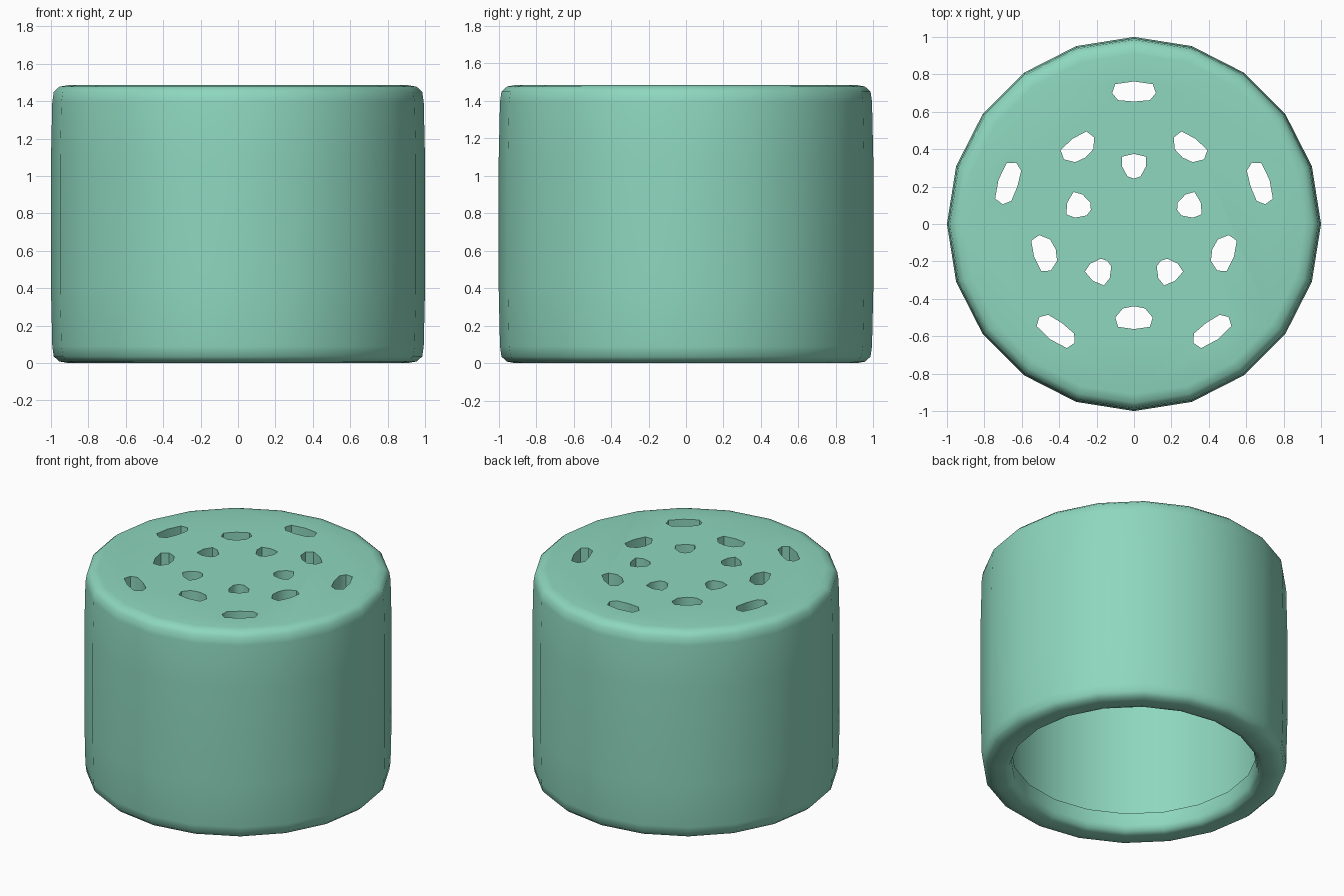
import bpy, bmesh, math

if "Cube" in bpy.data.objects:
    bpy.data.objects.remove(bpy.data.objects["Cube"])

SIDES = 20
H = 1.485

# Closed wall section (radius, z): outer wall, bottom lip, inner cavity
profile = [
    (0.91, H), (0.955, H - 0.008), (0.985, H - 0.035),
    (0.993, H - 0.09), (1.0, H - 0.4), (1.0, 0.4), (0.993, 0.09),
    (0.985, 0.035), (0.955, 0.008), (0.91, 0.0),
    (0.85, 0.0), (0.815, 0.012), (0.80, 0.05), (0.80, 0.14),
    (0.865, 0.14), (0.865, H - 0.14),
]


def new_object(name, bm):
    bmesh.ops.recalc_face_normals(bm, faces=bm.faces)
    mesh = bpy.data.meshes.new(name)
    bm.to_mesh(mesh)
    bm.free()
    obj = bpy.data.objects.new(name, mesh)
    bpy.context.collection.objects.link(obj)
    return obj


# Cap shell, open at the bottom
bm = bmesh.new()
rings = []
for r, z in profile:
    rings.append([bm.verts.new((r * math.cos(math.tau * i / SIDES),
                                r * math.sin(math.tau * i / SIDES), z))
                  for i in range(SIDES)])
for a, b in zip(rings, rings[1:]):
    for i in range(SIDES):
        j = (i + 1) % SIDES
        bm.faces.new((a[i], a[j], b[j], b[i]))
bm.faces.new(rings[0])
bm.faces.new(rings[-1])
cap = new_object("shaker_cap", bm)

# Hole outlines, right half only: (sideways, distance from centre), start angle
hole_rings = [
    (90, [(0, 0.243), (0.035, 0.255), (0.065, 0.31), (0.063, 0.36), (0, 0.375)]),
    (-90, [(0, 0.44), (0.06, 0.452), (0.10, 0.50), (0.085, 0.55), (0, 0.562)]),
    (90, [(0, 0.655), (0.085, 0.662), (0.117, 0.70), (0.10, 0.748), (0, 0.762)]),
]

# Prism cutters for three rings of five holes
bm = bmesh.new()
for start, half in hole_rings:
    outline = half + [(-u, v) for u, v in reversed(half[1:-1])]
    for k in range(5):
        t = math.radians(start + 72 * k)
        c, s = math.cos(t), math.sin(t)
        low, high = ([bm.verts.new((v * c - u * s, v * s + u * c, z))
                      for u, v in outline] for z in (H - 0.3, H + 0.1))
        bm.faces.new(low)
        bm.faces.new(high)
        n = len(outline)
        for i in range(n):
            j = (i + 1) % n
            bm.faces.new((low[i], low[j], high[j], high[i]))
cutter = new_object("hole_cutter", bm)
cutter.hide_render = True

# Cut the holes and shade
mod = cap.modifiers.new("holes", "BOOLEAN")
mod.operation = "DIFFERENCE"
mod.solver = "EXACT"
mod.object = cutter
bpy.context.view_layer.objects.active = cap
cap.select_set(True)
bpy.ops.object.modifier_apply(modifier=mod.name)
bpy.data.objects.remove(cutter)
bpy.ops.object.shade_smooth_by_angle(angle=math.radians(50))

mat = bpy.data.materials.new("mint_green")
mat.diffuse_color = (0.27, 0.68, 0.52, 1)
mat.use_nodes = True
mat.node_tree.nodes["Principled BSDF"].inputs["Base Color"].default_value = mat.diffuse_color
cap.data.materials.clear()
cap.data.materials.append(mat)
